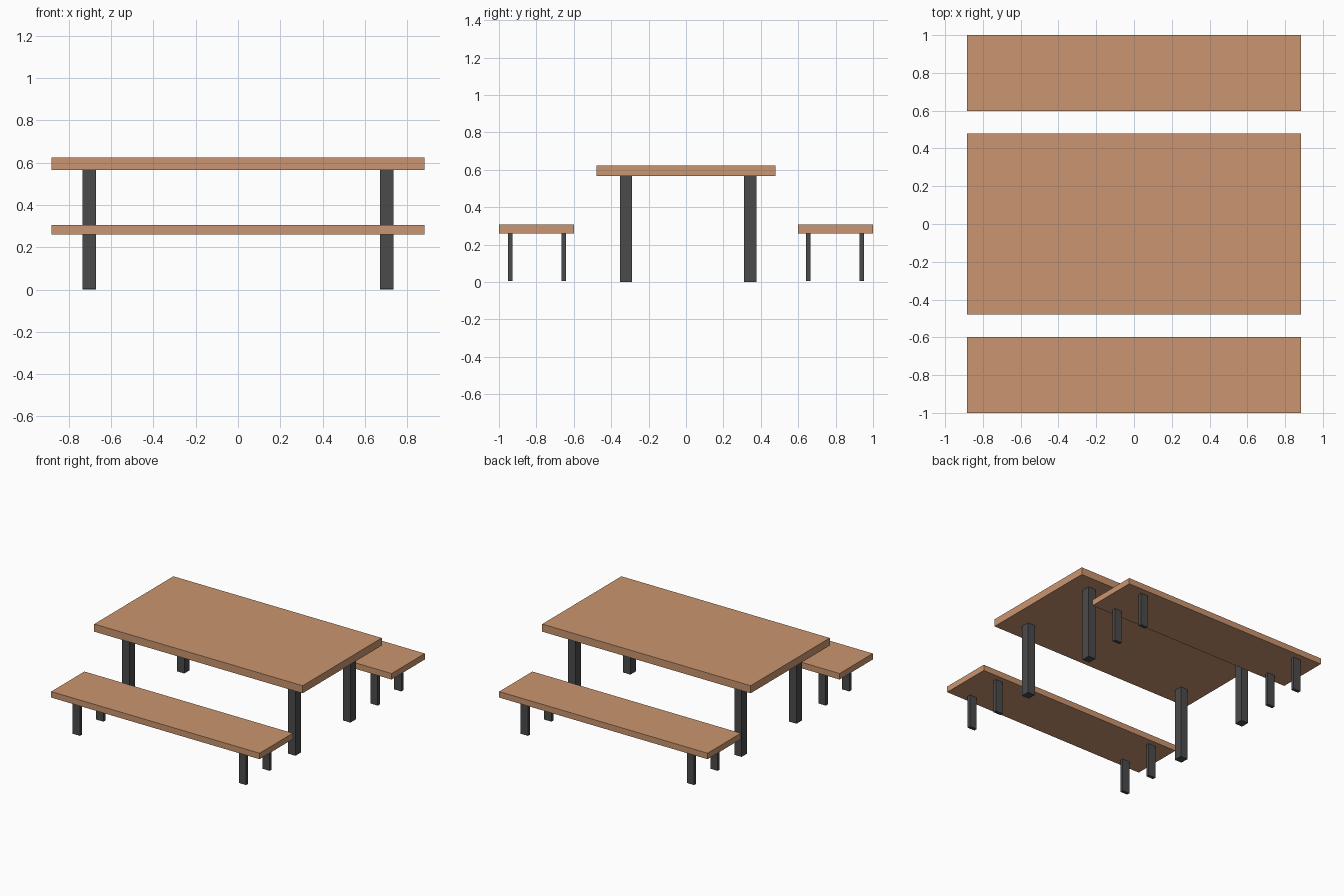
import bpy
import bmesh

if "Cube" in bpy.data.objects:
    bpy.data.objects.remove(bpy.data.objects["Cube"])


def material(name, color):
    mat = bpy.data.materials.new(name)
    mat.diffuse_color = color
    mat.use_nodes = True
    mat.node_tree.nodes["Principled BSDF"].inputs["Base Color"].default_value = mat.diffuse_color
    return mat


def box(name, xs, ys, zs, mat=None):
    """Axis-aligned box from (min, max) ranges."""
    bm = bmesh.new()
    bmesh.ops.create_cube(bm, size=1)
    for v in bm.verts:
        v.co = [r[0] if c < 0 else r[1] for c, r in zip(v.co, (xs, ys, zs))]
    mesh = bpy.data.meshes.new(name)
    bm.to_mesh(mesh)
    bm.free()
    obj = bpy.data.objects.new(name, mesh)
    bpy.context.collection.objects.link(obj)
    if mat:
        mesh.materials.append(mat)
    return obj


def around(center, size):
    return (center - size / 2, center + size / 2)


wood = material("wood", (0.60, 0.30, 0.16, 1))
dark = material("dark_metal", (0.07, 0.07, 0.07, 1))

HALF_LENGTH = 0.883
LEG_X, LEG_WIDTH = 0.704, 0.062
sides = ((-1, "left"), (1, "right"))
ends = ((-1, "front"), (1, "back"))

# Table top
box("table_top", (-HALF_LENGTH, HALF_LENGTH), (-0.479, 0.479), (0.566, 0.624), wood)

# Table legs, the front pair set slightly further in
for y, row in ((-0.321, "front"), (0.344, "back")):
    for sx, side in sides:
        box(f"table_leg_{row}_{side}", around(sx * LEG_X, LEG_WIDTH),
            around(y, 0.066), (0, 0.566), dark)

# Benches with thin plate legs
for sy, end in ends:
    box(f"{end}_bench_seat", (-HALF_LENGTH, HALF_LENGTH),
        around(sy * 0.799, 0.402), (0.260, 0.306), wood)
    for y, row in ((0.654, "inner"), (0.939, "outer")):
        for sx, side in sides:
            box(f"{end}_bench_leg_{row}_{side}", around(sx * LEG_X, LEG_WIDTH),
                around(sy * y, 0.025), (0.004, 0.260), dark)
